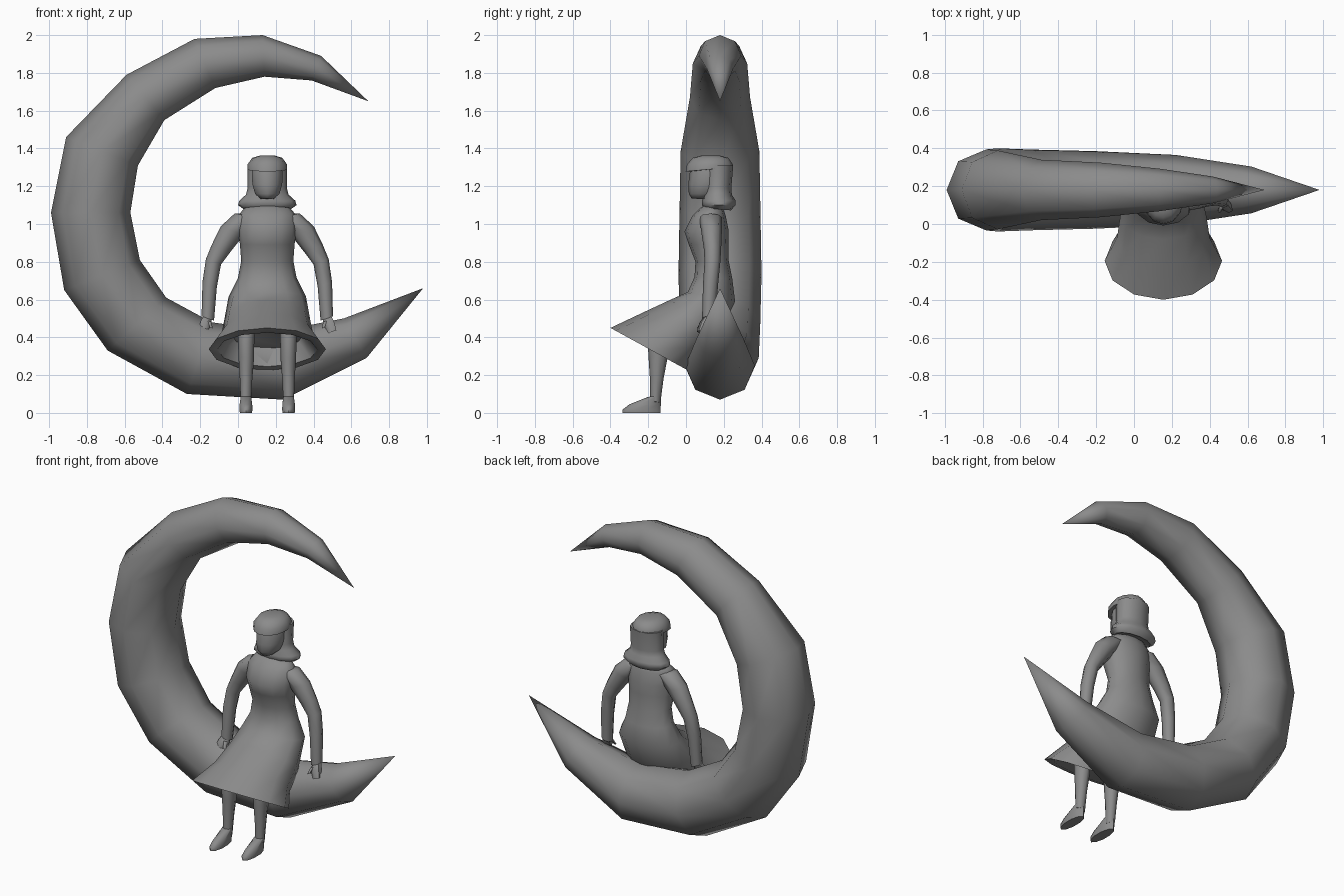
import bpy, bmesh, math
from mathutils import Vector as V

CX = 0.155  # figure's symmetry line
grey = bpy.data.materials.new("dark_grey")
grey.diffuse_color = (.26, .26, .26, 1)


def loft(name, rings, sides, angle=50):
    """Skin elliptical rings; each ring = (edge point, opposite edge point, lateral half-axis)."""
    bm = bmesh.new()
    loops = []
    for a, b, lat in rings:
        a, b, lat = V(a), V(b), V(lat)
        loop = []
        for i in range(sides):
            t = 2 * math.pi * i / sides
            loop.append(bm.verts.new((a + b) / 2 + (a - b) / 2 * math.cos(t) + lat * math.sin(t)))
        loops.append(loop)
    for p, q in zip(loops, loops[1:]):
        for i in range(sides):
            j = (i + 1) % sides
            bm.faces.new((p[i], p[j], q[j], q[i]))
    bm.faces.new(loops[0])
    bm.faces.new(loops[-1])
    bmesh.ops.remove_doubles(bm, verts=bm.verts, dist=0.0005)
    bmesh.ops.recalc_face_normals(bm, faces=bm.faces)
    me = bpy.data.meshes.new(name)
    bm.to_mesh(me)
    bm.free()
    me.materials.append(grey)
    ob = bpy.data.objects.new(name, me)
    bpy.context.collection.objects.link(ob)
    bpy.ops.object.select_all(action='DESELECT')
    ob.select_set(True)
    bpy.context.view_layer.objects.active = ob
    bpy.ops.object.shade_smooth_by_angle(angle=math.radians(angle))
    return ob


def profile(name, rows, sides, cx=CX, angle=60):
    """Rows = (front y, front z, back y, back z, half width in x)."""
    return loft(name, [((cx, fy, fz), (cx, by, bz), (w, 0, 0)) for fy, fz, by, bz, w in rows], sides, angle)


def limb(name, rows, sides, side):
    """Rows = (offset from symmetry line, y, z, half width x, half depth y)."""
    return loft(name, [((CX + side * o, y - d, z), (CX + side * o, y + d, z), (w, 0, w * 0.35 * side))
                       for o, y, z, w, d in rows], sides, 60)


# crescent moon: outer and inner edge points (x, z)
outer = [(.69, 1.65), (.44, 1.89), (.13, 2.0), (-.23, 1.98), (-.59, 1.79), (-.91, 1.46), (-.99, 1.06),
         (-.92, .65), (-.69, .33), (-.27, .10), (.24, .07), (.68, .29), (.98, .66)]
inner = [(.69, 1.65), (.39, 1.76), (.14, 1.78), (-.12, 1.72), (-.39, 1.55), (-.53, 1.31), (-.57, 1.06),
         (-.52, .81), (-.38, .61), (-.14, .48), (.20, .43), (.56, .50), (.98, .66)]
loft("moon", [((o[0], .18, o[1]), (i[0], .18, i[1]), (0, (V(o) - V(i)).length * .51, 0))
              for o, i in zip(outer, inner)], 8, 60)

# dress: recessed hem, flared skirt over the lap, waist, bust, shoulders
profile("dress", [
    (-.20, .49, .04, .34, .19), (-.35, .425, -.015, .245, .265), (-.40, .45, .01, .225, .31),
    (-.22, .535, .07, .28, .245), (-.08, .60, .16, .38, .228), (.01, .64, .26, .59, .205),
    (.045, .72, .245, .71, .155), (.05, .80, .225, .81, .138), (.015, .89, .225, .90, .145),
    (-.008, .96, .225, .97, .155), (.035, 1.045, .21, 1.045, .155), (.075, 1.085, .195, 1.085, .12),
    (.10, 1.10, .18, 1.10, .05)], 12)

# neck, head and hair
profile("neck", [(.09, 1.07, .18, 1.07, .045), (.09, 1.20, .17, 1.20, .042)], 8)
profile("head", [(.03, 1.135, .13, 1.13, .035), (.015, 1.16, .18, 1.16, .068), (.012, 1.21, .21, 1.21, .083),
                 (.02, 1.27, .22, 1.27, .086), (.03, 1.31, .2, 1.32, .075)], 10)
profile("hair_crown", [(.02, 1.278, .23, 1.30, .09), (-.002, 1.278, .248, 1.30, .105),
                       (.005, 1.315, .248, 1.315, .105), (.035, 1.35, .225, 1.35, .08),
                       (.08, 1.362, .18, 1.362, .04)], 12)
profile("hair_flip", [(.12, 1.10, .21, 1.085, .09), (.10, 1.085, .238, 1.072, .125),
                      (.085, 1.10, .262, 1.10, .155), (.085, 1.122, .262, 1.125, .148),
                      (.092, 1.155, .243, 1.155, .113), (.095, 1.19, .24, 1.19, .104),
                      (.095, 1.31, .25, 1.31, .105)], 12)

for tag, s in (("left", -1), ("right", 1)):
    # arm, hand and thumb resting on the moon
    limb(tag + "_arm", [(.06, .13, 1.04, .04, .05), (.115, .13, 1.035, .058, .06), (.185, .135, .965, .062, .055),
                        (.245, .14, .87, .05, .046), (.285, .14, .80, .04, .042), (.305, .13, .68, .038, .04),
                        (.315, .12, .50, .033, .035)], 8, s)
    limb(tag + "_hand", [(.315, .12, .51, .024, .026), (.325, .10, .475, .032, .030),
                         (.345, .08, .43, .024, .022)], 6, s)
    limb(tag + "_thumb", [(.305, .09, .485, .011, .012), (.297, .068, .45, .009, .009)], 6, s)
    # leg and flat-soled shoe
    limb(tag + "_leg", [(.11, -.13, .47, .046, .055), (.112, -.15, .38, .043, .053), (.112, -.148, .29, .041, .05),
                        (.113, -.155, .18, .033, .036), (.113, -.163, .05, .028, .027)], 8, s)
    profile(tag + "_foot", [(-.335, 0, -.135, 0, .034), (-.335, .018, -.135, .018, .036),
                            (-.30, .045, -.133, .045, .035), (-.20, .085, -.134, .09, .029)], 10, CX + s * .113)
